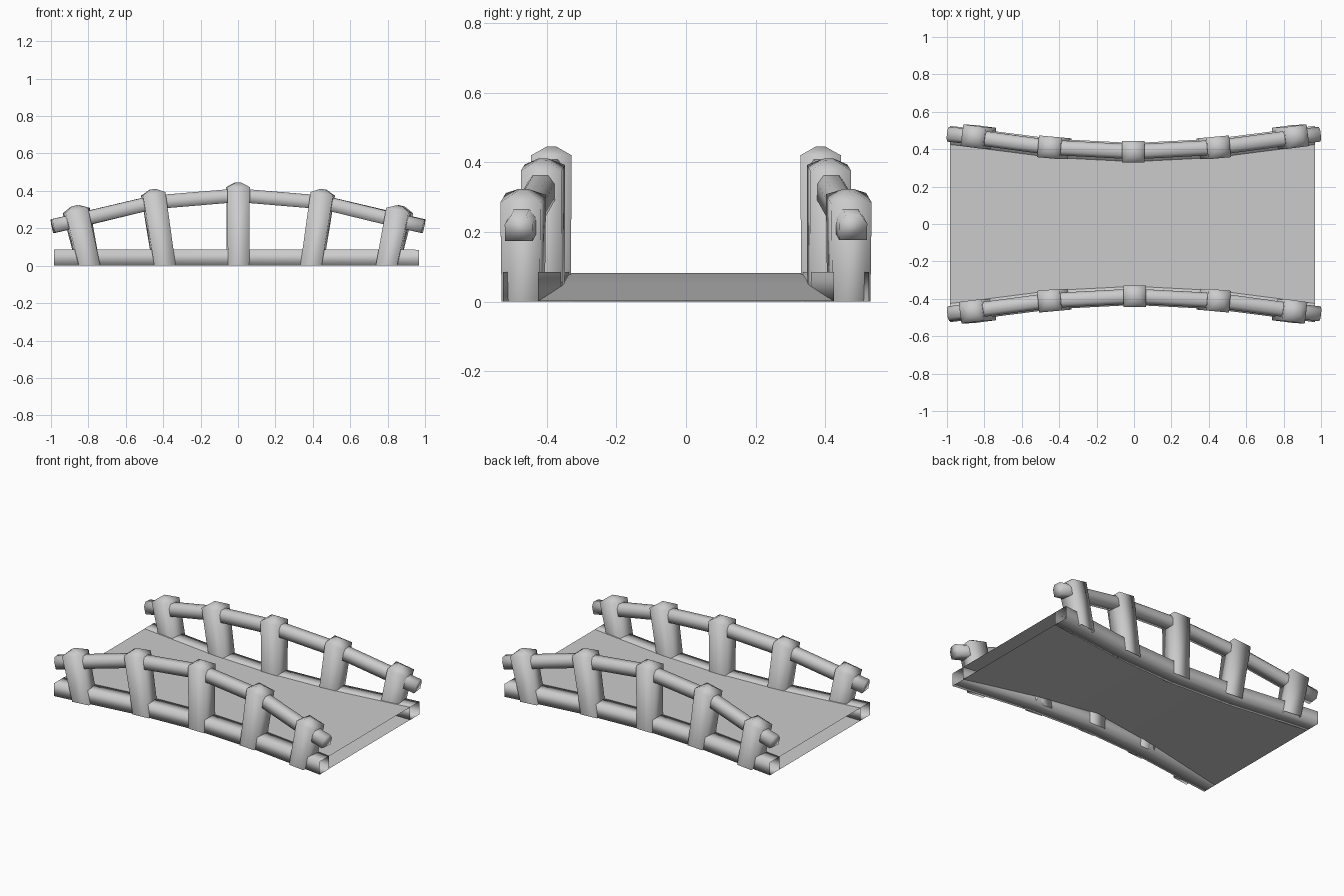
import bpy, bmesh, math
from mathutils import Vector

if "Cube" in bpy.data.objects:
    bpy.data.objects.remove(bpy.data.objects["Cube"])


def finish(name, bm, angle):
    bmesh.ops.recalc_face_normals(bm, faces=bm.faces)
    me = bpy.data.meshes.new(name)
    bm.to_mesh(me)
    bm.free()
    ob = bpy.data.objects.new(name, me)
    bpy.context.collection.objects.link(ob)
    bpy.context.view_layer.objects.active = ob
    ob.select_set(True)
    bpy.ops.object.shade_smooth_by_angle(angle=math.radians(angle))
    ob.select_set(False)
    return ob


def bridge_rings(bm, r0, r1):
    for j in range(len(r0)):
        bm.faces.new((r0[j - 1], r0[j], r1[j], r1[j - 1]))


def sweep(name, path, profile, capped):
    """Sweep a (side, up) profile along a path."""
    bm = bmesh.new()
    pts = [Vector(p) for p in path]
    rings = []
    for i, p in enumerate(pts):
        t = (pts[min(i + 1, len(pts) - 1)] - pts[max(i - 1, 0)]).normalized()
        side = Vector((-t.y, t.x, 0)).normalized()
        if not capped and i in (0, len(pts) - 1):
            side = Vector((0, math.copysign(1, side.y), 0))  # square-cut rail ends
        up = t.cross(side)
        rings.append([bm.verts.new(p + side * a + up * b) for a, b in profile])
    for r0, r1 in zip(rings, rings[1:]):
        bridge_rings(bm, r0, r1)
    if capped:
        bm.faces.new(rings[0])
        bm.faces.new(rings[-1])
    return finish(name, bm, 95)


def post(name, bottom, top, half_w, half_d, cap, yaw):
    """Leaning square post, open underneath, with a low pyramid cap."""
    bm = bmesh.new()
    b, t = Vector(bottom), Vector(top)
    c, s = math.cos(yaw), math.sin(yaw)
    lean = (t - b).normalized()
    tilt = -lean.x / lean.z
    rings = []
    for p, k, f in ((b, 0, 1.0), (t, tilt, 1.06), (t + lean * cap, tilt, 0.25)):
        ring = []
        for u, v in ((-1, -1), (1, -1), (1, 1), (-1, 1)):
            x, y = u * half_w * f, v * half_d * f
            dx = x * c - y * s
            ring.append(bm.verts.new(p + Vector((dx, x * s + y * c, dx * k))))
        rings.append(ring)
    for r0, r1 in zip(rings, rings[1:]):
        bridge_rings(bm, r0, r1)
    bm.faces.new(rings[-1])
    return finish(name, bm, 95)


# Curve of each side, written for the front and turned for the back
base = [(-0.985, -0.475), (-0.82, -0.455), (-0.43, -0.405), (0, -0.383),
        (0.43, -0.405), (0.82, -0.455), (0.968, -0.475)]
hand = [(-0.99, -0.480, 0.212), (-0.87, -0.465, 0.240), (-0.455, -0.410, 0.338),
        (0, -0.386, 0.376), (0.455, -0.410, 0.338), (0.86, -0.465, 0.240),
        (0.992, -0.480, 0.210)]
hex_profile = [(-0.04, -0.036), (0.04, -0.036), (0.04, 0.012),
               (0.022, 0.037), (-0.022, 0.037), (-0.04, 0.012)]
square = [(-0.05, 0), (0.05, 0), (0.05, 0.086), (-0.05, 0.086)]
posts = [(-0.80, -0.467, -0.87, -0.467, 0.296), (-0.395, -0.408, -0.453, -0.41, 0.384),
         (0.003, -0.386, 0.003, -0.386, 0.420), (0.395, -0.408, 0.453, -0.41, 0.384),
         (0.80, -0.467, 0.86, -0.467, 0.296)]
yaws = [0.13, 0.09, 0, -0.09, -0.13]

for label, turn in (("front", 1), ("back", -1)):
    # Hollow lower rail
    sweep(label + "_lower_rail", [(x, turn * y, 0) for x, y in base], square, False)
    # Arched handrail
    sweep(label + "_handrail", [(turn * x, turn * y, z) for x, y, z in hand],
          hex_profile, True)
    # Leaning posts
    for i, ((x0, y0, x1, y1, z), yaw) in enumerate(zip(posts, yaws)):
        post(f"{label}_post_{i + 1}", (turn * x0, turn * y0, 0),
             (turn * x1, turn * y1, z), 0.057, 0.055, 0.025, yaw)


def deck_sheet(name, height, edge):
    """Sheet spanning between the lower rails, open at both ends."""
    bm = bmesh.new()
    rows = [[bm.verts.new((x, s * (abs(y) + edge), height(x))) for s in (-1, 1)]
            for x, y in base]
    for r0, r1 in zip(rows, rows[1:]):
        bm.faces.new((r0[0], r1[0], r1[1], r0[1]))
    return finish(name, bm, 30)


# Flat walking surface, and the underside that rises to meet it at mid span
deck_sheet("deck_top", lambda x: 0.085, -0.05)
deck_sheet("deck_underside", lambda x: 0.083 * (1 - abs(x) / 0.985), -0.05)
